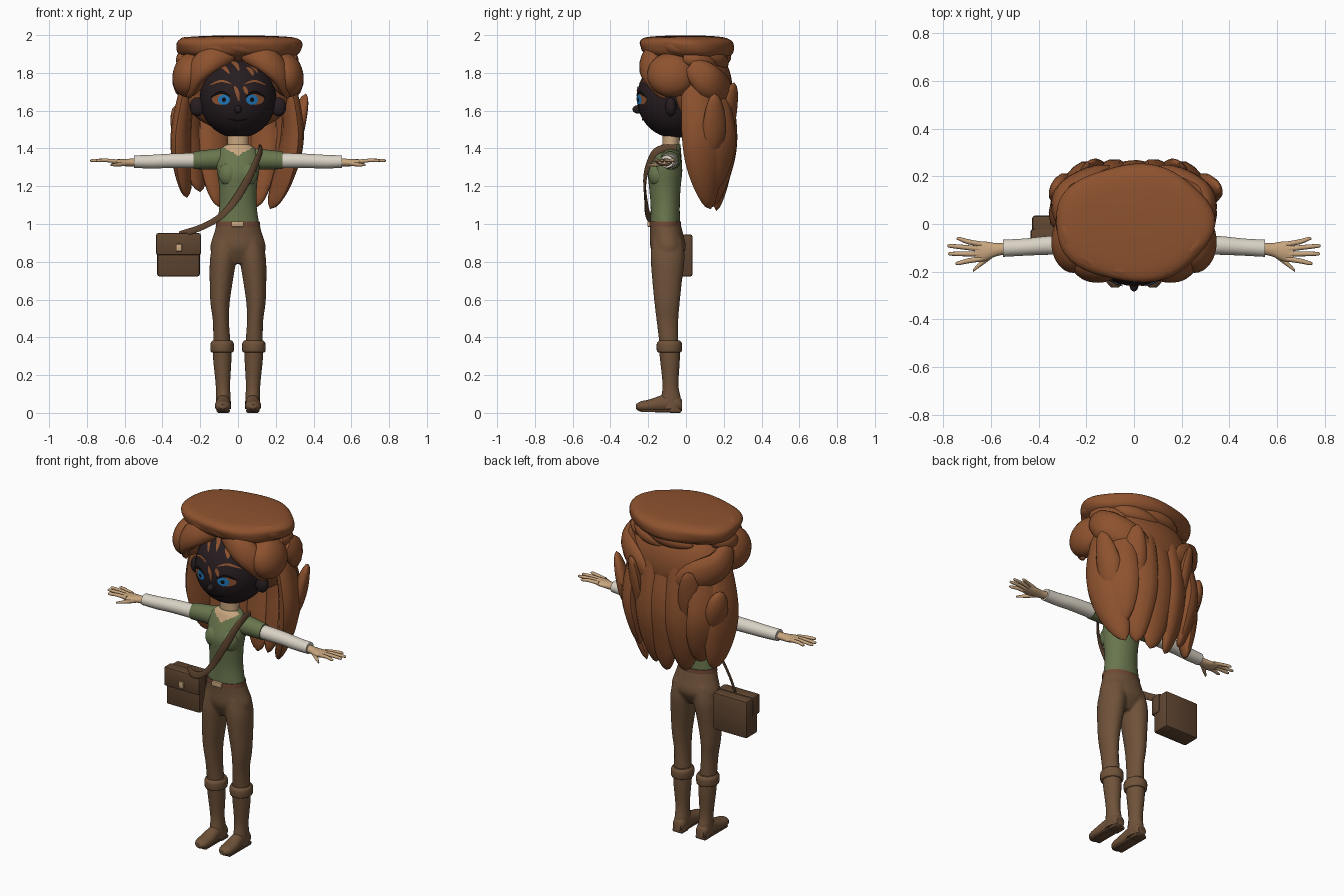
import bpy, bmesh, math, random
from mathutils import Vector, Matrix

random.seed(4)
cube = bpy.data.objects.get("Cube")
if cube:
    bpy.data.objects.remove(cube)


def material(name, r, g, b):
    m = bpy.data.materials.new(name)
    m.use_nodes = True
    m.diffuse_color = (r, g, b, 1)
    m.node_tree.nodes["Principled BSDF"].inputs["Base Color"].default_value = (r, g, b, 1)
    return m


HAIR = material("auburn hair", .27, .085, .028)
FACE = material("dark face", .02, .012, .014)
SKIN = material("tan skin", .58, .38, .21)
SHIRT = material("green shirt", .14, .18, .075)
SLEEVE = material("cream sleeve", .70, .65, .56)
TROUSER = material("brown trousers", .16, .085, .042)
LEATHER = material("dark leather", .115, .06, .03)
BELT = material("belt brown", .16, .065, .035)
BLUE = material("iris blue", .015, .19, .5)
BLACK = material("black", .004, .003, .003)


def finish(name, bm, *mats, angle=50):
    bmesh.ops.recalc_face_normals(bm, faces=bm.faces[:])
    me = bpy.data.meshes.new(name)
    bm.to_mesh(me)
    bm.free()
    ob = bpy.data.objects.new(name, me)
    bpy.context.collection.objects.link(ob)
    for m in mats:
        me.materials.append(m)
    bpy.ops.object.select_all(action='DESELECT')
    ob.select_set(True)
    bpy.context.view_layer.objects.active = ob
    bpy.ops.object.shade_smooth_by_angle(angle=math.radians(angle))
    return ob


def fuse(name, parts):
    """Join overlapping parts into one soft continuous surface."""
    bpy.ops.object.select_all(action='DESELECT')
    for p in parts:
        p.select_set(True)
    bpy.context.view_layer.objects.active = parts[0]
    bpy.ops.object.join()
    parts[0].name = name
    remesh = parts[0].modifiers.new("Fuse", 'REMESH')
    remesh.mode, remesh.voxel_size, remesh.use_smooth_shade = 'VOXEL', .007, True
    soften = parts[0].modifiers.new("Soften", 'SMOOTH')
    soften.factor, soften.iterations = .5, 8


def smooth(pts, n=5):
    """Catmull-Rom interpolation of tuples of any length."""
    p = [pts[0]] + list(pts) + [pts[-1]]
    out = []
    for i in range(1, len(p) - 2):
        for k in range(n):
            t = k / n
            out.append(tuple(.5 * (2 * b + (c - a) * t + (2 * a - 5 * b + 4 * c - d) * t * t
                             + (3 * b - a - 3 * c + d) * t ** 3)
                             for a, b, c, d in zip(*p[i - 1:i + 3])))
    return out + [tuple(pts[-1])]


def skin_rings(bm, rings):
    rows = [[bm.verts.new(v) for v in r] for r in rings]
    n = len(rows[0])
    for a, b in zip(rows, rows[1:]):
        for i in range(n):
            bm.faces.new((a[i], a[(i + 1) % n], b[(i + 1) % n], b[i]))
    bm.faces.new(rows[0])
    bm.faces.new(rows[-1])


def loft(name, rings, mats, axis='z', side=1, sides=24, wave=0):
    """Rings are (x, y, z, half width, half depth) across the axis."""
    u, v = {'z': ((1, 0, 0), (0, 1, 0)), 'x': ((0, 1, 0), (0, 0, 1)), 'y': ((1, 0, 0), (0, 0, 1))}[axis]
    u, v = Vector(u), Vector(v)
    rows = []
    for x, y, z, ru, rv in smooth(rings):
        c = Vector((x * side, y, z))
        row = []
        for i in range(sides):
            a = math.tau * i / sides
            k = 1 + wave * math.sin(5 * a + 20 * z)
            row.append(c + u * ru * k * math.cos(a) + v * rv * k * math.sin(a))
        rows.append(row)
    bm = bmesh.new()
    skin_rings(bm, rows)
    return finish(name, bm, *mats)


def strip(name, pts, w, d, mat, profile, centre=(0, 0), sides=12):
    """Flattened band along a path, facing away from a vertical axis."""
    path = [Vector(p) for p in smooth(pts, 6)]
    rows = []
    for i, p in enumerate(path):
        t = (path[min(i + 1, len(path) - 1)] - path[max(i - 1, 0)]).normalized()
        out = Vector((p.x - centre[0], p.y - centre[1], .02))
        across = t.cross(out).normalized()
        out = across.cross(t).normalized()
        k = profile(i / (len(path) - 1))
        rows.append([p + across * w * k * math.cos(a) + out * d * k * math.sin(a)
                     for a in (math.tau * j / sides for j in range(sides))])
    bm = bmesh.new()
    skin_rings(bm, rows)
    return finish(name, bm, mat)


def ball(name, c, r, mat, tilt=0):
    bm = bmesh.new()
    m = Matrix.Translation(c) @ Matrix.Rotation(tilt, 4, 'Y') @ Matrix.Diagonal((*r, 1))
    bmesh.ops.create_uvsphere(bm, u_segments=36, v_segments=24, radius=1, matrix=m)
    return finish(name, bm, mat)


def box(name, lo, hi, mat, bevel=.008):
    bm = bmesh.new()
    lo, hi = Vector(lo), Vector(hi)
    bmesh.ops.create_cube(bm, size=1, matrix=Matrix.Translation((lo + hi) / 2) @ Matrix.Diagonal((*(hi - lo), 1)))
    bmesh.ops.bevel(bm, geom=bm.edges[:], offset=bevel, segments=2, affect='EDGES', profile=.5)
    return finish(name, bm, mat, angle=30)


# Head and painted face
HC, HR = (0, -.06, 1.667), (.202, .2, .212)
ball("head", HC, HR, FACE)
ball("nose", (0, -.255, 1.607), (.019, .028, .022), FACE)


def on_face(x, z, lift):
    q = max(0, 1 - (x / HR[0]) ** 2 - ((z - HC[2]) / HR[2]) ** 2)
    return Vector((x, HC[1] - HR[1] * math.sqrt(q) - lift, z))


def spot(name, x, z, rx, rz, mat, lift):
    bm = bmesh.new()
    c = bm.verts.new(on_face(x, z, lift))
    ring = [bm.verts.new(on_face(x + rx * math.cos(a), z + rz * math.sin(a), lift))
            for a in (math.tau * i / 20 for i in range(20))]
    for i in range(20):
        bm.faces.new((c, ring[i], ring[(i + 1) % 20]))
    finish(name, bm, mat)


def stroke(name, pts, w, mat, lift=.005):
    path = smooth(pts, 6)
    bm = bmesh.new()
    rows = []
    for i, (x, z) in enumerate(path):
        a, b = path[max(i - 1, 0)], path[min(i + 1, len(path) - 1)]
        t = Vector((b[0] - a[0], b[1] - a[1])).normalized() * w * (.15 + math.sin(math.pi * i / (len(path) - 1)))
        rows.append([bm.verts.new(on_face(x + s * t.y, z - s * t.x, lift)) for s in (-1, 1)])
    for a, b in zip(rows, rows[1:]):
        bm.faces.new((a[0], a[1], b[1], b[0]))
    finish(name, bm, mat)


stroke("mouth", [(-.06, 1.56), (0, 1.547), (.06, 1.56)], .004, BLACK)
for i, pts in enumerate([[(-.11, 1.835), (-.075, 1.83), (-.045, 1.795)], [(-.04, 1.86), (-.01, 1.845), (.005, 1.81)],
                         [(.03, 1.86), (.07, 1.845), (.105, 1.80)], [(.045, 1.83), (.07, 1.81), (.08, 1.785)],
                         [(-.02, 1.73), (-.005, 1.70), (.005, 1.65)], [(.03, 1.73), (.04, 1.71), (.05, 1.685)]]):
    stroke(f"loose_strand_{i}", pts, .009, HAIR)

for s, side in ((1, "left"), (-1, "right")):
    spot(side + "_eye", s * .092, 1.66, .046, .029, HAIR, .004)
    spot(side + "_iris", s * .075, 1.658, .032, .027, BLUE, .006)
    spot(side + "_pupil", s * .075, 1.658, .011, .012, BLACK, .008)
    stroke(side + "_eyelid", [(s * .04, 1.675), (s * .09, 1.697), (s * .145, 1.67)], .007, BLACK, .008)
    stroke(side + "_eyebrow", [(s * .035, 1.742), (s * .09, 1.757), (s * .15, 1.735)], .005, HAIR)
    ball(side + "_ear", (s * .215, -.08, 1.62), (.04, .03, .05), FACE)

# Neck, shirt with a V neckline, belt
loft("neck", [(0, -.08, 1.36, .06, .045), (0, -.08, 1.42, .056, .045), (0, -.075, 1.52, .056, .05)], [SKIN])
shirt = loft("shirt", [(0, -.11, 1.0, .112, .078), (0, -.11, 1.1, .098, .077), (0, -.112, 1.2, .1, .084),
                       (0, -.11, 1.27, .11, .09), (0, -.1, 1.33, .115, .078), (0, -.09, 1.38, .105, .064),
                       (0, -.085, 1.405, .085, .057), (0, -.08, 1.42, .06, .05)], [SHIRT, SKIN], sides=64)
for p in shirt.data.polygons:
    c = p.center
    p.material_index = int(c.y < -.1 and c.z > 1.362 + .55 * abs(c.x))
loft("belt", [(0, -.11, .985, .118, .085), (0, -.11, 1.012, .115, .083)], [BELT], sides=40)
box("belt_buckle", (-.035, -.204, .985), (.03, -.185, 1.014), SKIN, .004)
trousers = [loft("hips", [(0, -.098, .79, .07, .05), (0, -.095, .83, .13, .075), (0, -.095, .88, .147, .094),
                          (0, -.103, .95, .127, .087), (0, -.11, 1.0, .114, .082)], [TROUSER], sides=40)]

for s, side in ((1, "left"), (-1, "right")):
    # Arms and hands
    ball(side + "_chest", (s * .048, -.15, 1.262), (.055, .05, .065), SHIRT)
    loft(side + "_short_sleeve", [(.05, -.08, 1.345, .055, .06), (.14, -.08, 1.342, .052, .053),
                                  (.235, -.085, 1.337, .045, .047)], [SHIRT], 'x', s)
    loft(side + "_long_sleeve", [(.2, -.085, 1.336, .041, .041), (.36, -.09, 1.334, .039, .038),
                                 (.46, -.097, 1.33, .036, .036), (.55, -.102, 1.33, .036, .033)], [SLEEVE], 'x', s)
    loft(side + "_palm", [(.53, -.102, 1.328, .024, .022), (.58, -.108, 1.325, .028, .02),
                          (.63, -.115, 1.326, .042, .017), (.67, -.117, 1.33, .04, .012)], [SKIN], 'x', s, 16)
    for i, (y0, x1, y1) in enumerate([(-.085, .745, -.062), (-.106, .783, -.092),
                                      (-.126, .78, -.125), (-.146, .75, -.165)]):
        loft(f"{side}_finger_{i}", [(.64, y0, 1.331, .011, .011), (.7, (y0 + y1) / 2, 1.337, .0105, .0095),
                                    (x1 - .012, y1, 1.336, .008, .008), (x1, y1, 1.336, .003, .003)],
             [SKIN], 'x', s, 10)
    loft(side + "_thumb", [(.58, -.118, 1.322, .014, .012), (.63, -.155, 1.315, .014, .011),
                           (.675, -.195, 1.312, .006, .005)], [SKIN], 'x', s, 10)
    # Legs and boots
    trousers.append(loft(side + "_leg", [
        (.065, -.098, .92, .06, .08), (.078, -.097, .82, .07, .09), (.09, -.1, .68, .06, .077),
        (.095, -.1, .58, .051, .067), (.09, -.098, .48, .043, .057), (.085, -.09, .36, .047, .05)],
        [TROUSER], side=s))
    loft(side + "_boot_shaft", [(.083, -.09, .37, .052, .058), (.083, -.085, .28, .048, .052),
                                (.08, -.082, .15, .038, .042), (.078, -.08, .08, .039, .052),
                                (.077, -.08, .02, .04, .06)], [TROUSER], side=s)
    loft(side + "_boot_cuff", [(.084, -.088, .32, .053, .056), (.084, -.088, .328, .061, .066),
                               (.084, -.088, .365, .062, .067), (.084, -.088, .382, .052, .056)], [TROUSER], side=s)
    loft(side + "_boot_foot", [(.077, -.022, .04, .026, .03), (.077, -.05, .05, .038, .046),
                               (.078, -.12, .049, .038, .046), (.08, -.19, .038, .043, .034),
                               (.08, -.24, .034, .037, .027), (.08, -.266, .033, .016, .012)], [TROUSER], 'y', s)
    box(side + "_boot_heel", (s * .077 - .034, -.09, 0), (s * .077 + .034, -.025, .022), LEATHER)
    box(side + "_boot_sole", (s * .08 - .034, -.24, .004), (s * .08 + .034, -.08, .018), LEATHER, .006)
fuse("trousers", trousers)

# Satchel and strap
box("bag", (-.428, -.075, .722), (-.202, .035, .945), LEATHER, .012)
box("bag_flap", (-.434, -.09, .835), (-.196, -.02, .952), LEATHER, .012)
box("bag_clasp", (-.328, -.1, .855), (-.297, -.085, .893), SKIN, .003)
strip("bag_strap", [(.115, -.05, 1.4), (.122, -.12, 1.4), (.112, -.175, 1.365), (.06, -.216, 1.25),
                    (-.02, -.212, 1.12), (-.1, -.195, 1.035), (-.2, -.13, .98), (-.31, -.03, .945)],
      .02, .007, LEATHER, lambda t: 1, (0, -.1))

# Hair volume and flat crown
ball("hair_back", (0, .07, 1.72), (.3, .175, .23), HAIR)
loft("hair_crown", [(0, .02, 1.86, .24, .15), (0, .01, 1.895, .31, .225), (0, .005, 1.935, .332, .245),
                    (0, 0, 1.97, .325, .24), (0, -.005, 1.99, .27, .195), (0, 0, 1.998, .1, .08)],
     [HAIR], sides=48, wave=.025)


def leaf(t):
    return max(.02, math.sin(math.pi * (.12 + .88 * t)) ** .65)


# Overlapping swirls around the crown
for i in range(10):
    a0 = math.tau * i / 10 + random.uniform(-.15, .15)
    z = 1.93 if math.sin(a0 + .4) < .1 else random.uniform(1.84, 1.93)
    strip(f"crown_swirl_{i}", [(.29 * math.cos(a0 + k), .2 * math.sin(a0 + k), z + .03 - .04 * k)
                               for k in (0, .35, .7, 1.05)], .045, .04, HAIR, leaf)

# Swept fringe, side puffs and hanging locks
for s, side in ((1, "left"), (-1, "right")):
    ball(side + "_puff", (s * .255, -.075, 1.79), (.09, .13, .12), HAIR, -s * .25)
    strip(side + "_fringe", [(s * .03, -.17, 1.91), (s * .14, -.195, 1.875), (s * .225, -.175, 1.79),
                             (s * .265, -.11, 1.665)], .075, .045, HAIR, leaf)
    strip(side + "_upper_lock", [(s * .3, .02, 1.84), (s * .29, .12, 1.76), (s * .17, .2, 1.69),
                                 (s * .03, .22, 1.6)], .09, .05, HAIR, leaf)
    strip(side + "_rear_lock", [(s * .22, .14, 1.75), (s * .25, .17, 1.5), (s * .23, .16, 1.32),
                                (s * .2, .14, 1.17)], .11, .05, HAIR, leaf)
    strip(side + "_back_lock", [(s * .1, .18, 1.82), (s * .12, .205, 1.5), (s * .12, .18, 1.28),
                                (s * .1, .14, 1.09)], .1, .055, HAIR, leaf)
    strip(side + "_flick", [(s * .28, .13, 1.38), (s * .31, .15, 1.52), (s * (.345 + .015 * s), .15, 1.66 + .03 * s)],
          .07, .04, HAIR, leaf)
    strip(side + "_back_flick", [(s * .17, .18, 1.4), (s * .18, .215, 1.58), (s * .19, .255, 1.75)],
          .07, .035, HAIR, leaf)
strip("left_side_lock", [(.26, .05, 1.78), (.29, .08, 1.5), (.25, .1, 1.28), (.17, .13, 1.08)], .11, .055, HAIR, leaf)
strip("right_side_lock", [(-.26, .05, 1.78), (-.3, .08, 1.5), (-.29, .1, 1.3), (-.27, .12, 1.14)], .11, .05, HAIR, leaf)
strip("middle_lock", [(0, .18, 1.8), (.01, .22, 1.5), (.01, .19, 1.25), (.02, .16, 1.07)], .1, .05, HAIR, leaf)
